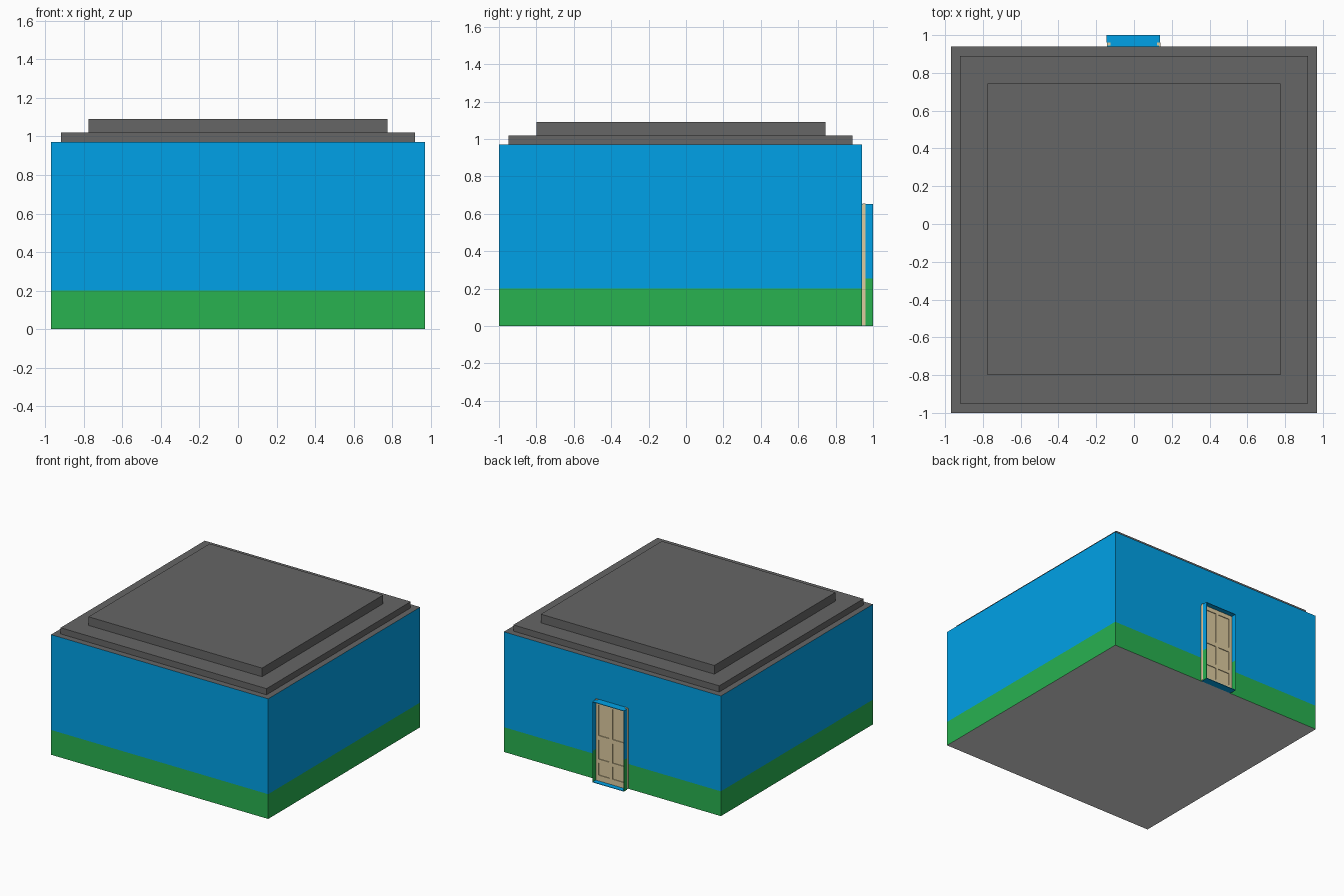
import bpy, bmesh

if "Cube" in bpy.data.objects:
    bpy.data.objects.remove(bpy.data.objects["Cube"])


def lin(c):
    c /= 255
    return c / 12.92 if c <= 0.04045 else ((c + 0.055) / 1.055) ** 2.4


def make_mat(name, r, g, b):
    m = bpy.data.materials.new(name)
    m.diffuse_color = (lin(r), lin(g), lin(b), 1)
    m.use_nodes = True
    m.node_tree.nodes["Principled BSDF"].inputs["Base Color"].default_value = m.diffuse_color
    return m


BLUE = make_mat("wall blue", 0, 163, 233)
GREEN = make_mat("band green", 40, 178, 80)
GREY = make_mat("roof grey", 102, 102, 102)
PALE = make_mat("floor pale grey", 218, 218, 218)
TAN = make_mat("door tan", 222, 204, 160)


def add_box(bm, x0, x1, y0, y1, z0, z1):
    verts = bmesh.ops.create_cube(bm, size=1)["verts"]
    for v in verts:
        v.co.x = x1 if v.co.x > 0 else x0
        v.co.y = y1 if v.co.y > 0 else y0
        v.co.z = z1 if v.co.z > 0 else z0


def make(name, boxes, mats, split=None, rule=None):
    """Boxes joined in one object; optional cut at height `split`, colours by rule(face)."""
    bm = bmesh.new()
    for b in boxes:
        add_box(bm, *b)
    if split is not None:
        geom = bm.verts[:] + bm.edges[:] + bm.faces[:]
        bmesh.ops.bisect_plane(bm, geom=geom, plane_co=(0, 0, split), plane_no=(0, 0, 1))
    bm.normal_update()
    if rule:
        for f in bm.faces:
            f.material_index = rule(f)
    me = bpy.data.meshes.new(name)
    bm.to_mesh(me)
    bm.free()
    for m in mats:
        me.materials.append(m)
    ob = bpy.data.objects.new(name, me)
    bpy.context.collection.objects.link(ob)
    return ob


# Building body: green band, blue wall, grey top and a pale floor
def body_rule(f):
    if abs(f.normal.z) > 0.5:
        return 2 if f.normal.z > 0 else 3
    return 0 if f.calc_center_median().z < 0.2 else 1


make("building_body", [(-0.97, 0.97, -1, 0.94, 0, 0.97)], [GREEN, BLUE, GREY, PALE], 0.2, body_rule)

# Stepped flat roof
make("roof_lower_step", [(-0.92, 0.92, -0.95, 0.89, 0.97, 1.02)], [GREY])
make("roof_upper_step", [(-0.775, 0.775, -0.80, 0.745, 1.02, 1.09)], [GREY])

# Door frame: thin jambs with a green lower part, blue head and threshold
L, R, T = -0.145, 0.137, 0.004
make("door_jambs", [(L, L + T, 0.96, 1, 0, 0.652), (R - T, R, 0.96, 1, 0, 0.652)],
     [GREEN, BLUE], 0.255, lambda f: 0 if f.calc_center_median().z < 0.255 else 1)
make("door_head", [(L + T, R - T, 0.94, 1, 0.648, 0.652)], [BLUE])
make("door_threshold", [(L + T, R - T, 0.94, 1, 0, 0.004)], [BLUE])

# Door leaf: back plate with stiles and rails around six shallow panels
X0, X1, Z0, Z1 = -0.143, 0.14, 0.004, 0.648
mid = (X0 + X1) / 2
stiles = [(X0, X0 + 0.03), (mid - 0.013, mid + 0.013), (X1 - 0.03, X1)]
rails = [(Z0, 0.05), (0.15, 0.18), (0.335, 0.37), (0.615, Z1)]
make("door_leaf", [(X0, X1, 0.94, 0.954, Z0, Z1)], [TAN])
make("door_stiles", [(a, b, 0.954, 0.96, Z0, Z1) for a, b in stiles], [TAN])
gaps = [(stiles[i][1], stiles[i + 1][0]) for i in range(2)]
make("door_rails", [(a, b, 0.954, 0.96, c, d) for a, b in gaps for c, d in rails], [TAN])

# Door post tops that stand just above the head on each side
make("door_post_tops", [(X0, X0 + 0.018, 0.945, 0.96, 0.648, 0.655),
                        (X1 - 0.018, X1, 0.945, 0.96, 0.648, 0.655)], [TAN])
